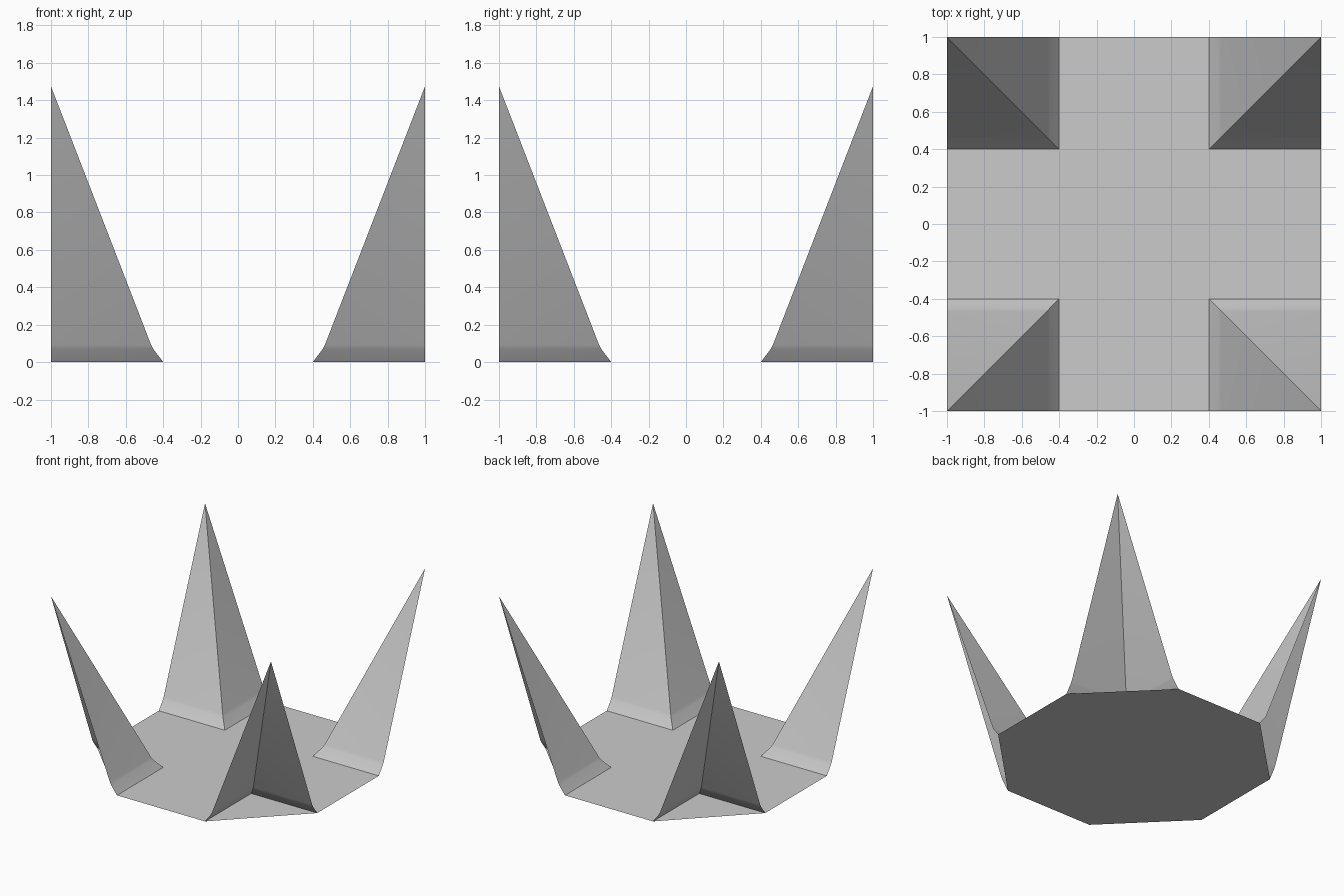
import bpy, bmesh, math

if "Cube" in bpy.data.objects:
    bpy.data.objects.remove(bpy.data.objects["Cube"])

HALF, INNER = 1.0, 0.4
# Rise profile of a corner spike: (distance from centre, height)
PROFILE = [(INNER, 0.0), (0.452, 0.069), (0.465, 0.093), (HALF, 1.475)]


def add_object(name, bm):
    mesh = bpy.data.meshes.new(name)
    bm.normal_update()
    for f in bm.faces:
        if f.normal.z < 0:
            f.normal_flip()
    bm.to_mesh(mesh)
    bm.free()
    obj = bpy.data.objects.new(name, mesh)
    bpy.context.collection.objects.link(obj)
    return obj


# Flat cross-shaped base sheet
bm = bmesh.new()
outline = []
for k in range(4):
    c, s = round(math.cos(k * math.pi / 2)), round(math.sin(k * math.pi / 2))
    for x, y in [(HALF, -INNER), (HALF, INNER), (INNER, INNER)]:
        outline.append(bm.verts.new((c * x - s * y, s * x + c * y, 0)))
bm.faces.new(outline)
bmesh.ops.triangulate(bm, faces=bm.faces[:])
add_object("cross_base", bm)

# Corner spike: two open sheets meeting on a diagonal ridge, mirrored to all corners
bm = bmesh.new()
ridge = [bm.verts.new((p, p, z)) for p, z in PROFILE]
side_a = [bm.verts.new((p, HALF, z)) for p, z in PROFILE[:-1]] + [ridge[-1]]
side_b = [bm.verts.new((HALF, p, z)) for p, z in PROFILE[:-1]] + [ridge[-1]]
for side in (side_a, side_b):
    for i in range(len(PROFILE) - 1):
        loop = [ridge[i], side[i], side[i + 1], ridge[i + 1]]
        bm.faces.new(list(dict.fromkeys(loop)))
spikes = add_object("corner_spikes", bm)
mirror = spikes.modifiers.new("mirror", 'MIRROR')
mirror.use_axis = (True, True, False)
mirror.use_mirror_merge = False

# Soft bend near the foot, crisp ridge
bpy.context.view_layer.objects.active = spikes
spikes.select_set(True)
bpy.ops.object.shade_smooth_by_angle(angle=math.radians(30))
